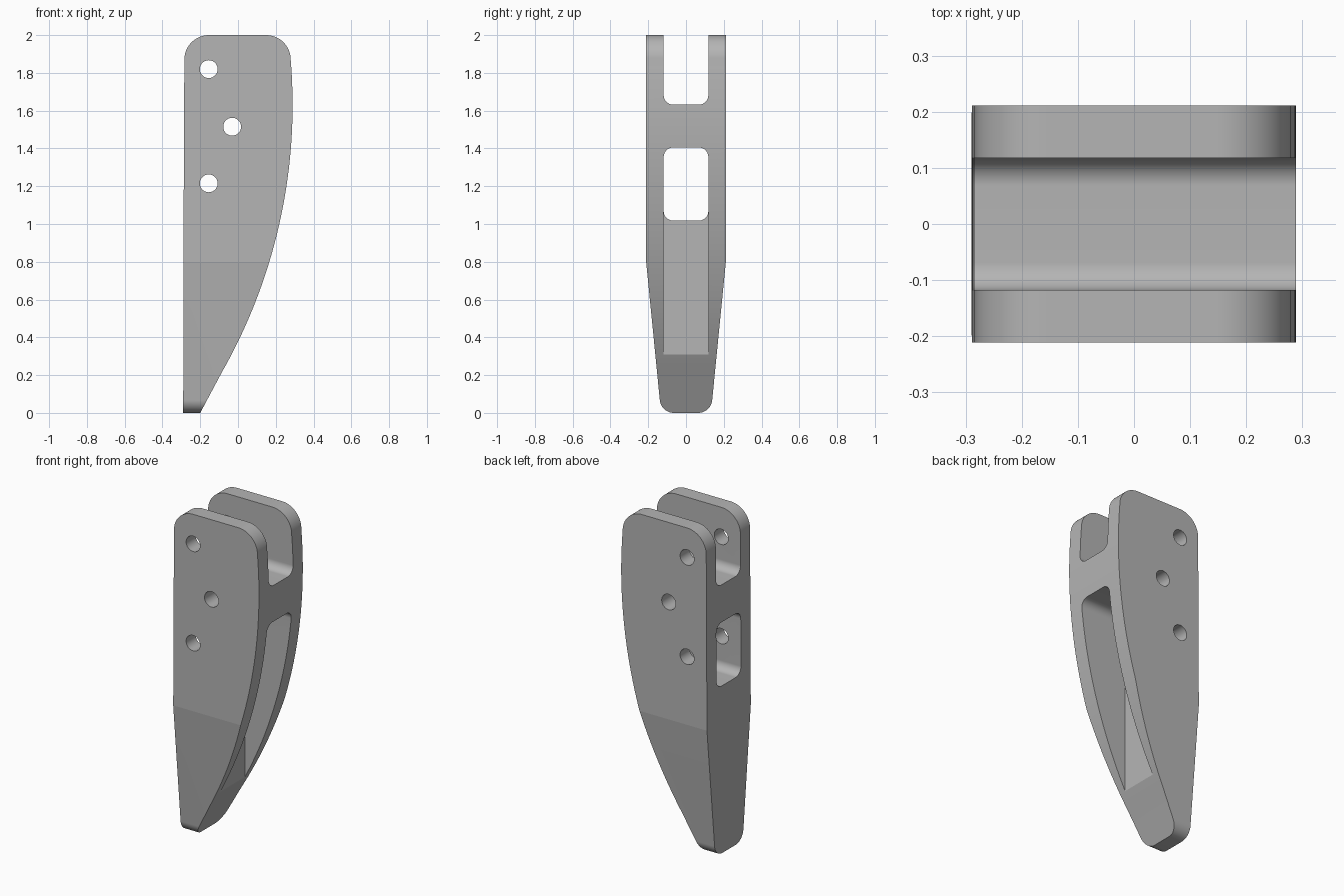
import bpy
import bmesh
from math import sin, cos, pi, sqrt, radians
from mathutils import Vector

if "Cube" in bpy.data.objects:
    bpy.data.objects.remove(bpy.data.objects["Cube"], do_unlink=True)

grey = bpy.data.materials.new("plain grey")
grey.use_nodes = True
colour = (0.46, 0.46, 0.46, 1)
grey.diffuse_color = colour
grey.node_tree.nodes["Principled BSDF"].inputs["Base Color"].default_value = colour


def arc(cx, cz, r, start, end, steps=24):
    """Points on an arc, angles in degrees."""
    angles = [radians(start + (end - start) * i / steps) for i in range(steps + 1)]
    return [(cx + r * cos(a), cz + r * sin(a)) for a in angles]


def rounded_rect(half, low, high, r):
    return (arc(half - r, low + r, r, -90, 0) + arc(half - r, high - r, r, 0, 90)
            + arc(r - half, high - r, r, 90, 180) + arc(r - half, low + r, r, 180, 270))


def prism(name, profile, axis, start, end):
    """Extrude an upright profile along x or y."""
    bm = bmesh.new()
    place = (lambda u, v: (start, u, v)) if axis == "x" else (lambda u, v: (u, start, v))
    face = bm.faces.new([bm.verts.new(place(u, v)) for u, v in profile])
    shift = Vector((end - start, 0, 0) if axis == "x" else (0, end - start, 0))
    grown = bmesh.ops.extrude_face_region(bm, geom=[face])["geom"]
    bmesh.ops.translate(bm, vec=shift,
                        verts=[g for g in grown if isinstance(g, bmesh.types.BMVert)])
    bmesh.ops.recalc_face_normals(bm, faces=bm.faces)
    mesh = bpy.data.meshes.new(name)
    bm.to_mesh(mesh)
    bm.free()
    mesh.materials.append(grey)
    obj = bpy.data.objects.new(name, mesh)
    bpy.context.collection.objects.link(obj)
    return obj


# Body outline: straight back, rounded top, long curved edge, straight tip
R, mid = 2.86, 1.63
curve = []
for i in range(41):
    z = 1.87 + (0.215 - 1.87) * i / 40
    curve.append((0.289 - R + sqrt(R * R - (z - mid) ** 2), z))
corner = arc(0.149, 1.87, 0.13, 90, 0)[:-1]
outline = ([(-0.2, 0), (-0.29, 0), (-0.289, 0.8)]
           + arc(-0.154, 1.87, 0.13, 180, 90) + corner + curve)
body = prism("blade_body", outline, "y", -0.4, 0.4)

# Cross outline: parallel sides, tapering to a rounded tip
right = arc(0.064, 0.075, 0.075, -90, -5) + [(0.211, 0.8), (0.211, 2.2)]
cross = right + [(-y, z) for y, z in reversed(right)]
taper = prism("taper_cutter", cross, "x", -1, 1)

# Openings between the two cheeks
cuts = [
    prism("top_slot_cutter", rounded_rect(0.118, 1.632, 2.4, 0.05), "x", -1, 1),
    prism("window_cutter", rounded_rect(0.118, 1.018, 1.405, 0.05), "x", -1, 1),
    prism("pocket_cutter", [(-0.118, 0.1), (0.118, 0.1), (0.118, 1.2), (-0.118, 1.2)],
          "x", -0.035, 1),
]

# Cross holes
for x, z in [(-0.155, 1.82), (-0.031, 1.515), (-0.155, 1.215)]:
    cuts.append(prism("hole_cutter", arc(x, z, 0.047, 0, 360, 80)[:-1], "y", -1, 1))

for cutter in [taper] + cuts:
    mod = body.modifiers.new(cutter.name, "BOOLEAN")
    mod.object = cutter
    mod.solver = "EXACT"
    mod.operation = "INTERSECT" if cutter is taper else "DIFFERENCE"

# Bake the cuts and drop the helpers
bpy.context.view_layer.update()
graph = bpy.context.evaluated_depsgraph_get()
finished = bpy.data.meshes.new_from_object(body.evaluated_get(graph))
body.modifiers.clear()
body.data = finished
for cutter in [taper] + cuts:
    bpy.data.objects.remove(cutter, do_unlink=True)

# Smooth the rounds, keep the creases
bpy.ops.object.select_all(action="DESELECT")
body.select_set(True)
bpy.context.view_layer.objects.active = body
bpy.ops.object.shade_smooth_by_angle(angle=radians(5))
